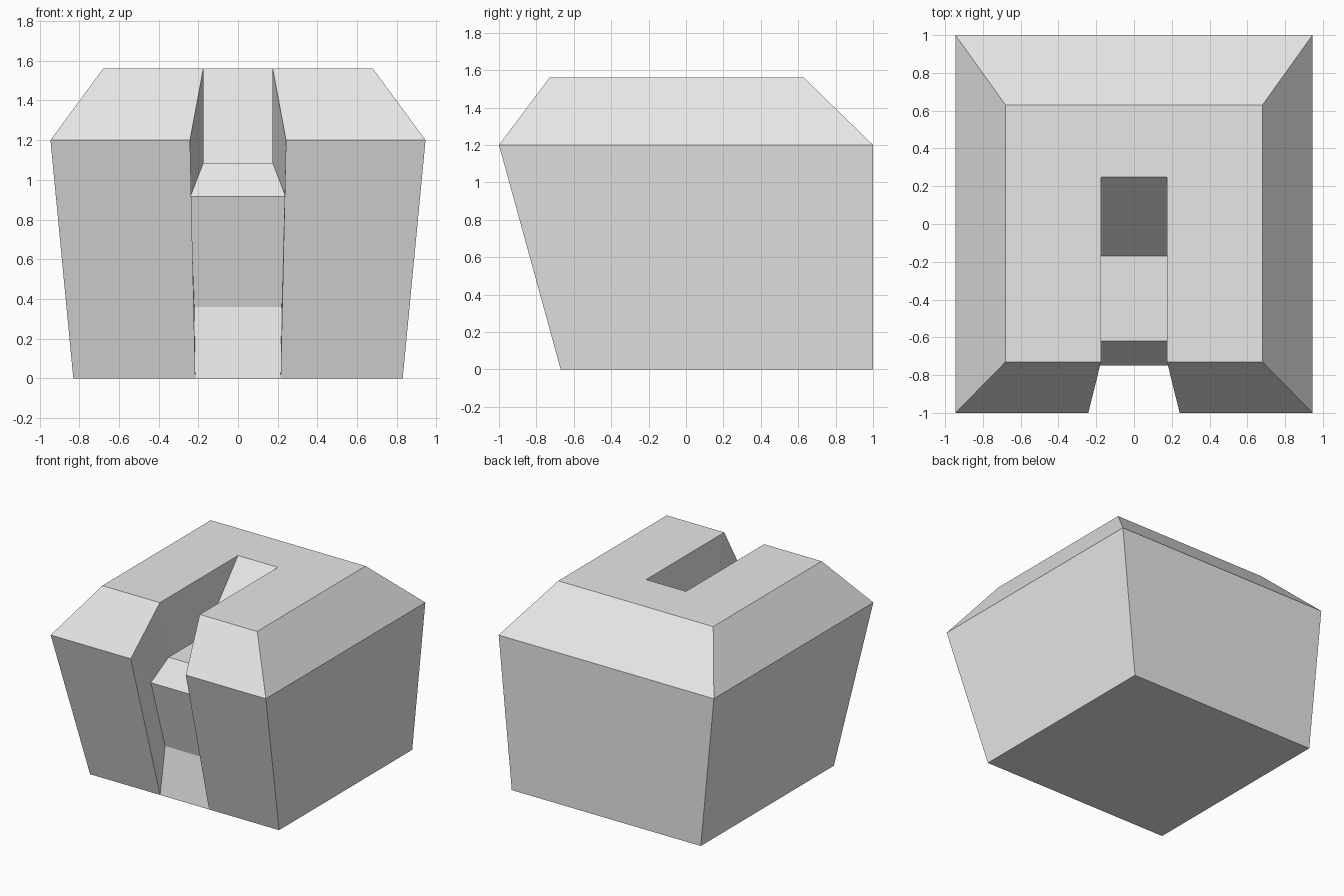
import bpy
import bmesh

default = bpy.data.objects.get("Cube")
if default:
    bpy.data.objects.remove(default, do_unlink=True)

# Single flat colour
grey = bpy.data.materials.new("light_grey")
grey.use_nodes = True
colour = (0.8, 0.8, 0.8, 1.0)
grey.diffuse_color = colour
grey.node_tree.nodes["Principled BSDF"].inputs["Base Color"].default_value = colour

# Corner points of the +x half
P = {
    # Outer shell
    "base_front": (0.83, -0.67, 0), "base_back": (0.83, 1, 0),
    "rim_front": (0.945, -1, 1.2), "rim_back": (0.945, 1, 1.2),
    "top_front": (0.68, -0.73, 1.56), "top_back": (0.68, 0.63, 1.56),
    # Edges of the notch on the shell
    "notch_base": (0.215, -0.67, 0), "notch_rim": (0.242, -1, 1.2),
    "notch_top": (0.175, -0.73, 1.56), "notch_end": (0.175, 0.25, 1.56),
    # Floor of the notch
    "ramp_foot": (0.175, -0.17, 1.085), "floor_front": (0.175, -0.62, 1.085),
    "step": (0.24, -0.75, 0.915), "toe": (0.22, -0.6, 0.36),
}

# Faces that cross the middle, given as half outlines
CROSSING = [
    "base_back base_front notch_base",
    "base_back rim_back",
    "rim_back top_back",
    "notch_end notch_top top_front top_back",
    "notch_end ramp_foot",
    "ramp_foot floor_front",
    "floor_front step",
    "step toe",
    "toe notch_base",
]
# Faces repeated on each side
PAIRED = [
    "base_front base_back rim_back rim_front",
    "rim_front rim_back top_back top_front",
    "notch_base base_front rim_front notch_rim",
    "notch_rim rim_front top_front notch_top",
    "notch_end ramp_foot floor_front notch_top",
    "notch_top floor_front step notch_rim",
    "notch_rim step toe notch_base",
]

bm = bmesh.new()
left = {n: bm.verts.new(p) for n, p in P.items()}
right = {n: bm.verts.new((-p[0], p[1], p[2])) for n, p in P.items()}

for outline in CROSSING:
    names = outline.split()
    bm.faces.new([left[n] for n in names] + [right[n] for n in reversed(names)])
for outline in PAIRED:
    names = outline.split()
    bm.faces.new([left[n] for n in names])
    bm.faces.new([right[n] for n in reversed(names)])

bmesh.ops.recalc_face_normals(bm, faces=bm.faces[:])
mesh = bpy.data.meshes.new("notched_block")
bm.to_mesh(mesh)
bm.free()
mesh.materials.append(grey)
block = bpy.data.objects.new("notched_block", mesh)
bpy.context.collection.objects.link(block)
